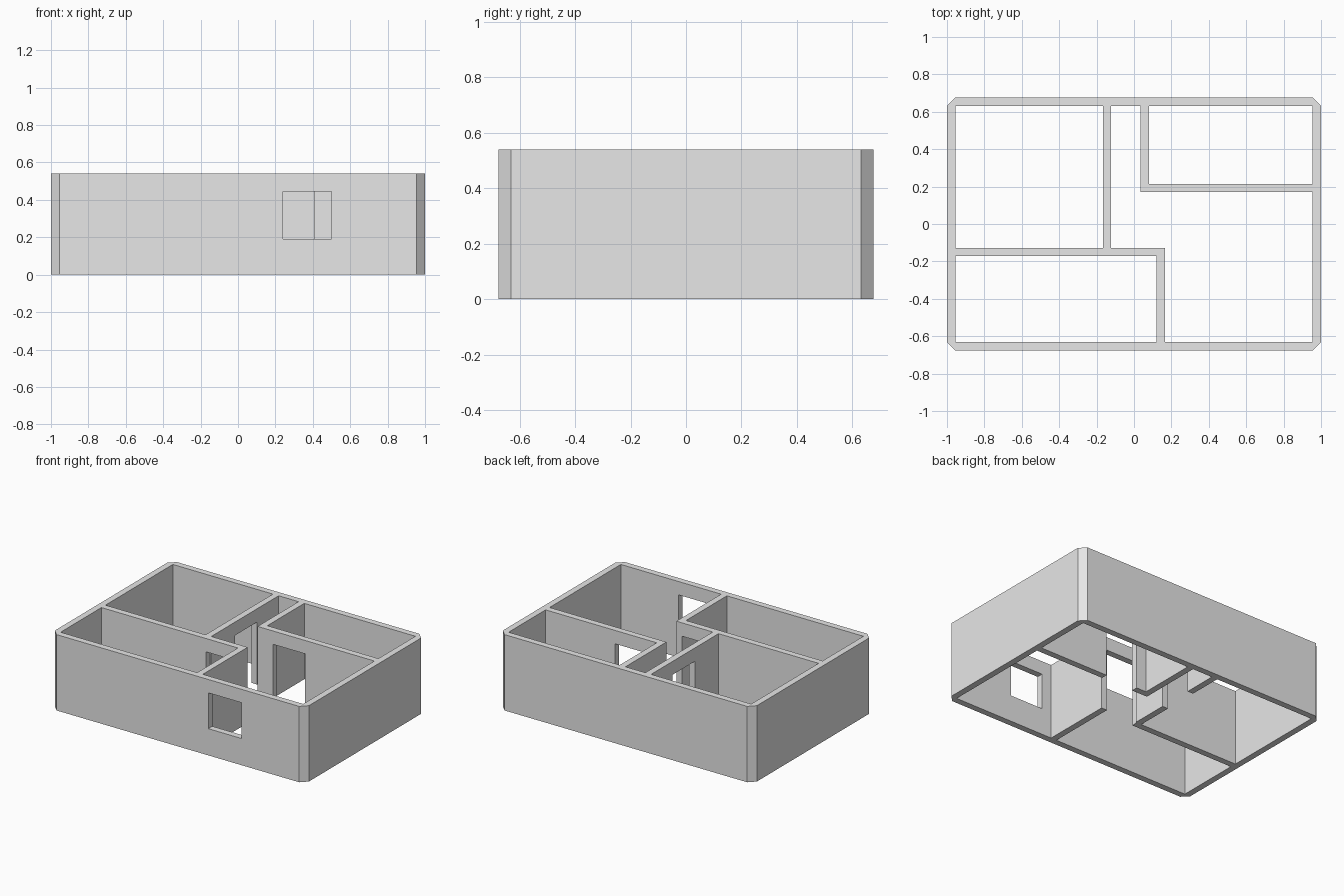
import bpy
import bmesh

HEIGHT = 0.54      # wall height
THICK = 0.045      # wall thickness
DOOR_TOP = 0.445   # head height of doors and window
HALF_X, HALF_Y = 1.0, 0.676
IN_X, IN_Y = HALF_X - THICK, HALF_Y - THICK

if "Cube" in bpy.data.objects:
    bpy.data.objects.remove(bpy.data.objects["Cube"], do_unlink=True)

# Single plaster colour
plaster = bpy.data.materials.new("light grey plaster")
plaster.use_nodes = True
grey = (0.8, 0.8, 0.8, 1)
plaster.diffuse_color = grey
plaster.node_tree.nodes["Principled BSDF"].inputs["Base Color"].default_value = grey


def prism(name, outline, offset):
    """Extrude a closed outline of 3D points along an offset."""
    bm = bmesh.new()
    face = bm.faces.new([bm.verts.new(p) for p in outline])
    ext = bmesh.ops.extrude_face_region(bm, geom=[face])
    moved = [v for v in ext["geom"] if isinstance(v, bmesh.types.BMVert)]
    bmesh.ops.translate(bm, verts=moved, vec=offset)
    bmesh.ops.recalc_face_normals(bm, faces=bm.faces)
    mesh = bpy.data.meshes.new(name)
    bm.to_mesh(mesh)
    bm.free()
    mesh.materials.append(plaster)
    obj = bpy.data.objects.new(name, mesh)
    bpy.context.collection.objects.link(obj)
    return obj


def cut(target, x0, x1, y0, y1, z0, z1):
    """Cut a box out of the target and remove the cutter."""
    cutter = prism("cutter", [(x0, y0, z0), (x1, y0, z0), (x1, y1, z0), (x0, y1, z0)],
                   (0, 0, z1 - z0))
    cutter.hide_render = True
    mod = target.modifiers.new("cut", "BOOLEAN")
    mod.operation = "DIFFERENCE"
    mod.solver = "EXACT"
    mod.object = cutter
    bpy.context.view_layer.objects.active = target
    bpy.ops.object.modifier_apply(modifier=mod.name)
    bpy.data.objects.remove(cutter, do_unlink=True)


def partition(name, axis, start, end, side, door=None):
    """Inner wall along an axis, its lower face at side, with an optional doorway."""
    profile = [(start, 0)]
    if door:
        a, b = door
        profile += [(a, 0), (a, DOOR_TOP), (b, DOOR_TOP), (b, 0)]
    profile += [(end, 0), (end, HEIGHT), (start, HEIGHT)]
    if axis == "x":
        return prism(name, [(u, side, z) for u, z in profile], (0, THICK, 0))
    return prism(name, [(side, u, z) for u, z in profile], (THICK, 0, 0))


# Outer walls with chamfered corners, open above and below
corners = []
for sx, sy in ((1, 1), (-1, 1), (-1, -1), (1, -1)):
    pair = [(sx * HALF_X, sy * IN_Y, 0), (sx * IN_X, sy * HALF_Y, 0)]
    corners += pair if sx * sy > 0 else pair[::-1]
shell = prism("outer_walls", corners, (0, 0, HEIGHT))
cut(shell, -IN_X, IN_X, -IN_Y, IN_Y, -0.1, HEIGHT + 0.1)

# Front window
cut(shell, 0.24, 0.5, -HALF_Y - 0.1, -IN_Y + 0.1, 0.19, DOOR_TOP)

# Inner walls and their doorways
partition("front_room_back_wall", "x", -IN_X, 0.165, -0.172, (-0.13, 0.12))
partition("front_room_side_wall", "y", -IN_Y, -0.172, 0.12)
partition("back_right_room_side_wall", "y", -0.127, IN_Y, -0.167, (0.14, 0.39))
partition("back_left_room_side_wall", "y", 0.17, IN_Y, 0.035)
partition("back_left_room_front_wall", "x", 0.08, IN_X, 0.17, (0.158, 0.41))
